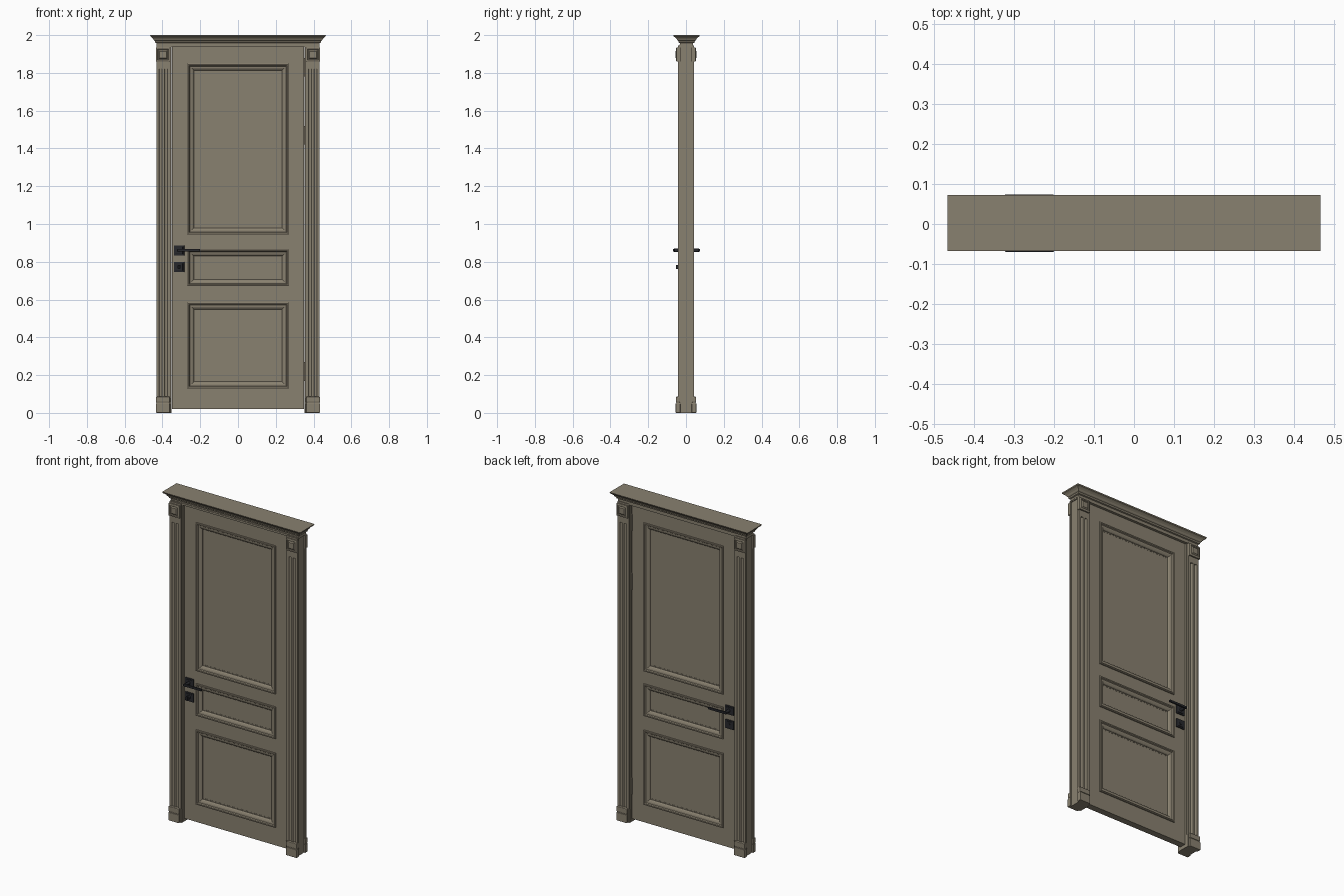
import bpy, bmesh, math

if "Cube" in bpy.data.objects:
    bpy.data.objects.remove(bpy.data.objects["Cube"])


def material(name, rgb):
    m = bpy.data.materials.new(name)
    m.diffuse_color = (*rgb, 1)
    m.use_nodes = True
    m.node_tree.nodes["Principled BSDF"].inputs["Base Color"].default_value = m.diffuse_color
    return m


WOOD = material("taupe_paint", (0.25, 0.218, 0.16))
DARK = material("black_metal", (0.02, 0.021, 0.025))


def make(name, bm, mat, bevel=0.0):
    bmesh.ops.recalc_face_normals(bm, faces=bm.faces)
    me = bpy.data.meshes.new(name)
    bm.to_mesh(me)
    bm.free()
    me.materials.append(mat)
    ob = bpy.data.objects.new(name, me)
    bpy.context.collection.objects.link(ob)
    if bevel:
        b = ob.modifiers.new("bevel", 'BEVEL')
        b.width = bevel
        b.segments = 2
    return ob


def box(name, x, y, z, mat=WOOD, bevel=0.0):
    """Box from (low, high) pairs, in any order."""
    bm = bmesh.new()
    bmesh.ops.create_cube(bm, size=1)
    for v in bm.verts:
        v.co = [sum(r) / 2 + c * abs(r[1] - r[0]) for c, r in zip(v.co, (x, y, z))]
    return make(name, bm, mat, bevel)


def loft(name, loops, mat=WOOD, closed=False):
    """Bridge equal-length loops; capped at the ends, or joined into a ring."""
    bm = bmesh.new()
    rows = [[bm.verts.new(p) for p in lp] for lp in loops]
    n = len(rows[0])
    pairs = list(zip(rows, rows[1:])) + ([(rows[-1], rows[0])] if closed else [])
    for a, b in pairs:
        for i in range(n):
            j = (i + 1) % n
            bm.faces.new((a[i], a[j], b[j], b[i]))
    if not closed:
        bm.faces.new(rows[0])
        bm.faces.new(rows[-1])
    return make(name, bm, mat)


def cylinder(name, x, z, y0, y1, r, mat=DARK):
    ring = [(x + r * math.cos(a * math.pi / 8), z + r * math.sin(a * math.pi / 8)) for a in range(16)]
    return loft(name, [[(px, y, pz) for px, pz in ring] for y in (y0, y1)], mat)


# Crown cornice: rectangle growing outwards with height
CROWN = [(0, 1.945), (0, 1.957), (0.007, 1.960), (0.009, 1.969), (0.014, 1.973),
         (0.018, 1.981), (0.025, 1.988), (0.033, 1.993), (0.033, 1.996), (0.035, 2.0)]
loft("crown_cornice", [[(sx * (0.431 + d), 0.003 + sy * (0.035 + d), z)
                        for sx, sy in ((-1, -1), (1, -1), (1, 1), (-1, 1))] for d, z in CROWN])

# Jambs and header of the frame
box("frame_header", (-0.43, 0.43), (-0.035, 0.038), (1.938, 1.95))
for sx in (-1, 1):
    box("frame_jamb", (sx * 0.352, sx * 0.425), (-0.03, 0.03), (0, 1.94))

# Fluted casing section: (x, y) across the pilaster
section = [(0.357, 0.03), (0.357, 0.042)]
for c in (0.381, 0.410):
    section += [(c - 0.008 * math.cos(a * math.pi / 6), 0.042 - 0.008 * math.sin(a * math.pi / 6))
                for a in range(7)]
section += [(0.432, 0.042), (0.432, 0.03)]

# Pilasters, corner blocks and plinths on both sides and both faces
for sx in (-1, 1):
    for sy, face in ((-1, "front"), (1, "back")):
        loft(face + "_fluted_casing",
             [[(sx * x, sy * y, z) for x, y in section] for z in (0.08, 1.82)])
        box(face + "_casing_top", (sx * 0.357, sx * 0.432), (sy * 0.03, sy * 0.042), (1.82, 1.945))
        # square block with a raised bevelled centre
        block = [(0, 0.03), (0, 0.050), (0.004, 0.052), (0.009, 0.052), (0.011, 0.049),
                 (0.014, 0.049), (0.020, 0.055)]
        loft(face + "_corner_block",
             [[(sx * 0.397 + cx * (0.0375 - d), sy * y, 1.897 + cz * (0.0375 - d))
               for cx, cz in ((-1, -1), (1, -1), (1, 1), (-1, 1))] for d, y in block])
        box(face + "_plinth_lower", (sx * 0.361, sx * 0.434), (sy * 0.03, sy * 0.055), (0, 0.05), bevel=0.003)
        box(face + "_plinth_neck", (sx * 0.363, sx * 0.432), (sy * 0.03, sy * 0.050), (0.045, 0.06))
        box(face + "_plinth_upper", (sx * 0.361, sx * 0.434), (sy * 0.03, sy * 0.054), (0.055, 0.086), bevel=0.004)
        box(face + "_casing_foot", (sx * 0.354, sx * 0.432), (sy * 0.03, sy * 0.042), (0, 0.08))

# Door leaf: stiles, rails and three recessed panels
YC = 0.002
LEAF = (YC - 0.02, YC + 0.02)
PANELS = [(0.13, 0.583), (0.672, 0.865), (0.945, 1.848)]
for sx in (-1, 1):
    box("door_stile", (sx * 0.268, sx * 0.350), LEAF, (0.02, 1.94))
rail_edges = [0.02] + [z for p in PANELS for z in p] + [1.94]
for z0, z1 in zip(rail_edges[::2], rail_edges[1::2]):
    box("door_rail", (-0.268, 0.268), LEAF, (z0, z1))

# Mitred mouldings: (inset, distance from leaf centre)
MOULD = [(-0.001, 0.006), (-0.001, 0.026), (0.003, 0.028), (0.009, 0.027), (0.013, 0.021),
         (0.022, 0.020), (0.030, 0.016), (0.035, 0.010), (0.035, 0.008), (0.041, 0.008), (0.041, 0.006)]
for z0, z1 in PANELS:
    box("door_panel", (-0.25, 0.25), (YC - 0.007, YC + 0.007), (z0 + 0.01, z1 - 0.01))
    for sy, face in ((-1, "front"), (1, "back")):
        loft(face + "_panel_moulding",
             [[(cx * (0.268 - d), YC + sy * h, (z0 + d) if lo else (z1 - d))
               for cx, lo in ((-1, 1), (1, 1), (1, 0), (-1, 0))] for d, h in MOULD], closed=True)

# Hinges on the back edge of the leaf
for z in (0.22, 1.47, 1.83):
    cylinder_z = [(0.350 + 0.006 * math.cos(a * math.pi / 5), 0.026 + 0.006 * math.sin(a * math.pi / 5))
                  for a in range(10)]
    loft("hinge_barrel", [[(x, y, z + h) for x, y in cylinder_z] for h in (-0.05, 0.05)])

# Lever handles and lock plates on both faces
HX = -0.312
for sy, face in ((-1, "front"), (1, "back")):
    f = YC + sy * 0.02
    for part, z in (("handle", 0.86), ("lock", 0.773)):
        box(face + "_" + part + "_plate", (HX - 0.028, HX + 0.028), (f, f + sy * 0.007),
            (z - 0.027, z + 0.027), DARK, 0.002)
        box(face + "_" + part + "_raised_plate", (HX - 0.020, HX + 0.020), (f, f + sy * 0.010),
            (z - 0.019, z + 0.019), DARK, 0.002)
    cylinder(face + "_handle_neck", HX, 0.86, f, 0.002 + sy * 0.066, 0.009)
    box(face + "_handle_lever", (-0.322, -0.20), (0.002 + sy * 0.061, 0.002 + sy * 0.072),
        (0.854, 0.867), DARK, 0.002)
# thumb turn in front, key cylinder behind
cylinder("front_thumb_turn_base", HX, 0.773, -0.018, -0.040, 0.011)
box("front_thumb_turn", (HX - 0.004, HX + 0.004), (-0.038, -0.054), (0.762, 0.784), DARK, 0.001)
cylinder("back_key_cylinder", HX, 0.773, 0.022, 0.035, 0.009)

# Smooth curved parts while keeping the edges sharp
for ob in bpy.context.scene.objects:
    ob.select_set(any(k in ob.name for k in ("neck", "hinge", "thumb_turn_base", "cylinder", "fluted")))
    if ob.select_get():
        bpy.context.view_layer.objects.active = ob
bpy.ops.object.shade_smooth_by_angle(angle=math.radians(35))
